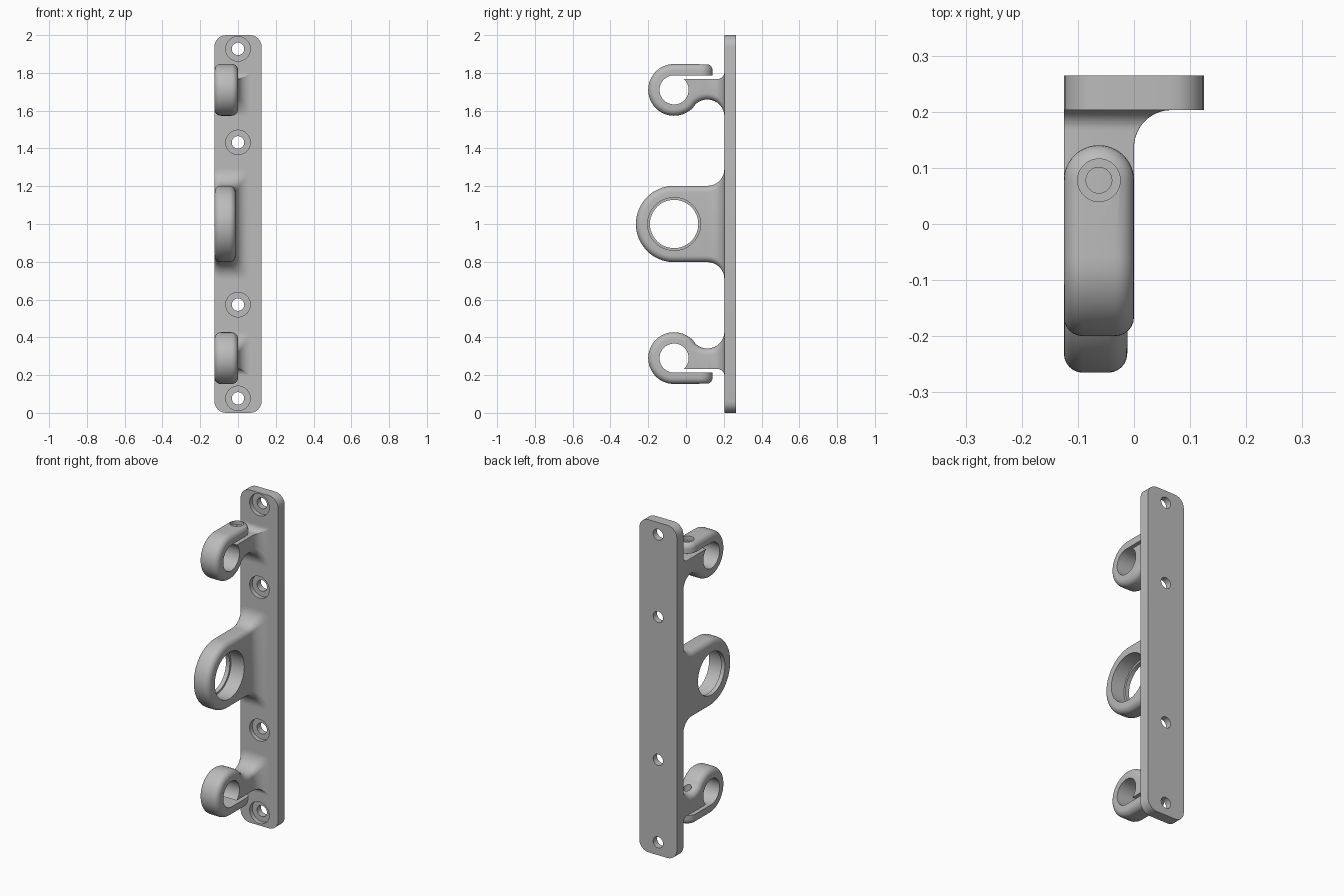
import bpy, bmesh, math
from math import sin, cos, radians, sqrt, hypot, atan2, degrees
from mathutils import Matrix, Vector

cube = bpy.data.objects.get("Cube")
if cube:
    bpy.data.objects.remove(cube, do_unlink=True)

metal = bpy.data.materials.new("plain grey")
metal.use_nodes = True
GREY = (0.5, 0.5, 0.5, 1)
metal.diffuse_color = GREY
metal.node_tree.nodes["Principled BSDF"].inputs["Base Color"].default_value = GREY

# Shared dimensions
LEFT, PLATE_Y, BACK_Y = -0.125, 0.203, 0.265
AXIS_Y, ROUND = -0.063, 0.034


def finish(name, bm):
    bmesh.ops.recalc_face_normals(bm, faces=bm.faces)
    mesh = bpy.data.meshes.new(name)
    bm.to_mesh(mesh)
    bm.free()
    mesh.materials.append(metal)
    ob = bpy.data.objects.new(name, mesh)
    bpy.context.collection.objects.link(ob)
    return ob


def activate(ob):
    bpy.ops.object.select_all(action='DESELECT')
    ob.select_set(True)
    bpy.context.view_layer.objects.active = ob


def arc(cy, cz, r, a0, a1, n):
    return [(cy + r * cos(radians(a0 + (a1 - a0) * i / n)),
             cz + r * sin(radians(a0 + (a1 - a0) * i / n))) for i in range(n + 1)]


def place(p, axis, h):
    return {'x': (h, p[0], p[1]), 'y': (p[0], h, p[1]), 'z': (p[0], p[1], h)}[axis]


def prism(name, pts, axis, lo, hi, rounded=None):
    """Extrude a profile along an axis; round the rim edges picked by a rule."""
    bm = bmesh.new()
    base = bm.faces.new([bm.verts.new(place(p, axis, lo)) for p in pts])
    out = bmesh.ops.extrude_face_region(bm, geom=[base])
    moved = [g for g in out['geom'] if isinstance(g, bmesh.types.BMVert)]
    bmesh.ops.translate(bm, verts=moved, vec=place((0, 0), axis, hi - lo))
    bmesh.ops.recalc_face_normals(bm, faces=bm.faces)
    if rounded:
        k = 'xyz'.index(axis)
        rim = [e for e in bm.edges if abs(e.verts[0].co[k] - e.verts[1].co[k]) < 1e-5
               and rounded((e.verts[0].co + e.verts[1].co) / 2)]
        bmesh.ops.bevel(bm, geom=rim, offset=ROUND, segments=6, profile=0.5,
                        affect='EDGES', clamp_overlap=False)
    return finish(name, bm)


def cut(ob, axis, centre, radius, lo, hi):
    cutter = prism("cutter", arc(centre[0], centre[1], radius, 0, 352.5, 47), axis, lo, hi)
    cutter.hide_render = True
    mod = ob.modifiers.new("hole", 'BOOLEAN')
    mod.operation, mod.solver, mod.object = 'DIFFERENCE', 'EXACT', cutter
    activate(ob)
    bpy.ops.object.modifier_apply(modifier=mod.name)
    bpy.data.objects.remove(cutter, do_unlink=True)


def round_rect(x0, x1, z0, z1, top, bottom):
    pts = []
    for x, z, sx, sz, c, a in ((x1, z1, -1, -1, top, 0), (x0, z1, 1, -1, top, 90),
                               (x0, z0, 1, 1, bottom, 180), (x1, z0, -1, 1, bottom, 270)):
        pts += arc(x + sx * c, z + sz * c, c, a, a + 90, 6)
    return pts


def flared_root(name, x1, z0, z1, side_r, top_r, low_r, top_c, low_c):
    """Arm root whose section swells into the plate with concave fillets."""
    def grow(y, r):
        t = max(0, y - (PLATE_Y - r))
        return r - sqrt(max(0, r * r - t * t))
    levels = sorted({round(PLATE_Y - r * (1 - sin(radians(a))), 5)
                     for r in (side_r, top_r, low_r) for a in range(0, 91, 9)})
    bm = bmesh.new()
    rings = []
    for y in levels:
        sec = round_rect(LEFT, x1 + grow(y, side_r), z0 - grow(y, low_r),
                         z1 + grow(y, top_r), top_c, low_c)
        rings.append([bm.verts.new((x, y, z)) for x, z in sec])
    for a, b in zip(rings, rings[1:]):
        for i in range(len(a)):
            j = (i + 1) % len(a)
            bm.faces.new((a[i], a[j], b[j], b[i]))
    bm.faces.new(rings[0])
    bm.faces.new(rings[-1])
    return finish(name, bm)


# Mounting plate with four counterbored holes
plate = prism("mounting_plate", round_rect(LEFT, -LEFT, 0, 2, 0.062, 0.062), 'y', PLATE_Y, BACK_Y)
for z in (0.077, 0.573, 1.432, 1.927):
    cut(plate, 'y', (0, z), 0.065, 0.1, PLATE_Y + 0.025)
    cut(plate, 'y', (0, z), 0.033, 0.1, 0.4)
parts = [plate]

# Middle ring with a stepped bore
MID_R, MID_X, FLARE = 0.202, -0.012, 0.09
end_y = PLATE_Y - FLARE
outline = arc(AXIS_Y, 1, MID_R, 90, 270, 48) + [(end_y, 1 - MID_R), (end_y, 1 + MID_R)]
ring = prism("middle_ring", outline, 'x', LEFT, MID_X, lambda m: m.y < end_y - 0.001)
cut(ring, 'x', (AXIS_Y, 1), 0.128, -0.3, 0.3)
cut(ring, 'x', (AXIS_Y, 1), 0.14, LEFT + 0.025, 0.3)
ring_root = flared_root("middle_ring_root", MID_X, 1 - MID_R, 1 + MID_R,
                        0.07, FLARE, FLARE, ROUND, ROUND)
parts += [ring, ring_root]

# Upper hook: open ring, neck and arm in one profile
HOOK_Z, OUT_R, BORE, ARM_TOP = 1.71, 0.137, 0.077, 1.768
NECK_R = 0.09
neck_y, neck_z = PLATE_Y - NECK_R, 1.569
meet = degrees(atan2(HOOK_Z - neck_z, AXIS_Y - neck_y))
arm_low = neck_z + NECK_R
lip = degrees(math.asin((ARM_TOP - HOOK_Z) / BORE))
profile = (arc(AXIS_Y, HOOK_Z, OUT_R, 90, meet + 180, 48)
           + arc(neck_y, neck_z, NECK_R, meet, 90, 10)[1:]
           + [(neck_y, ARM_TOP)]
           + arc(AXIS_Y, HOOK_Z, BORE, lip, -270, 48))


def hook_rim(m):
    on_arm_top = m.y > AXIS_Y + 0.003 and m.z > HOOK_Z
    return (hypot(m.y - AXIS_Y, m.z - HOOK_Z) > 0.12
            and m.y < neck_y - 0.001 and not on_arm_top)


hook = prism("upper_hook", profile, 'x', LEFT, 0, hook_rim)
hook_root = flared_root("upper_hook_root", 0, arm_low, ARM_TOP, 0.067, 0.035, NECK_R, 0.002, ROUND)

# Clamping tongue with a rounded tip
MID, TIP_Y = LEFT / 2, 0.078
plan = [(LEFT, AXIS_Y), (0, AXIS_Y)] + arc(MID, TIP_Y, -MID, 0, 180, 24)
tongue = prism("upper_hook_tongue", plan, 'z', HOOK_Z + BORE, HOOK_Z + OUT_R,
               lambda m: m.z > HOOK_Z + OUT_R - 0.01 and m.y > AXIS_Y + 0.001)

# Screw hole through tongue and arm
cut(tongue, 'z', (MID, TIP_Y), 0.038, HOOK_Z + OUT_R - 0.025, 2)
cut(tongue, 'z', (MID, TIP_Y), 0.023, 1.5, 2)
cut(hook, 'z', (MID, TIP_Y), 0.023, 1.5, 2)
parts += [hook, hook_root, tongue]

# Lower hook mirrors the upper one
flip = Matrix.Translation(Vector((0, 0, 2))) @ Matrix.Diagonal((1, 1, -1, 1))
for src in (hook, hook_root, tongue):
    twin = src.copy()
    twin.data = src.data.copy()
    twin.name = src.name.replace("upper", "lower")
    bpy.context.collection.objects.link(twin)
    twin.data.transform(flip)
    twin.data.flip_normals()
    parts.append(twin)

for ob in parts:
    activate(ob)
    bpy.ops.object.shade_smooth_by_angle(angle=radians(35))
